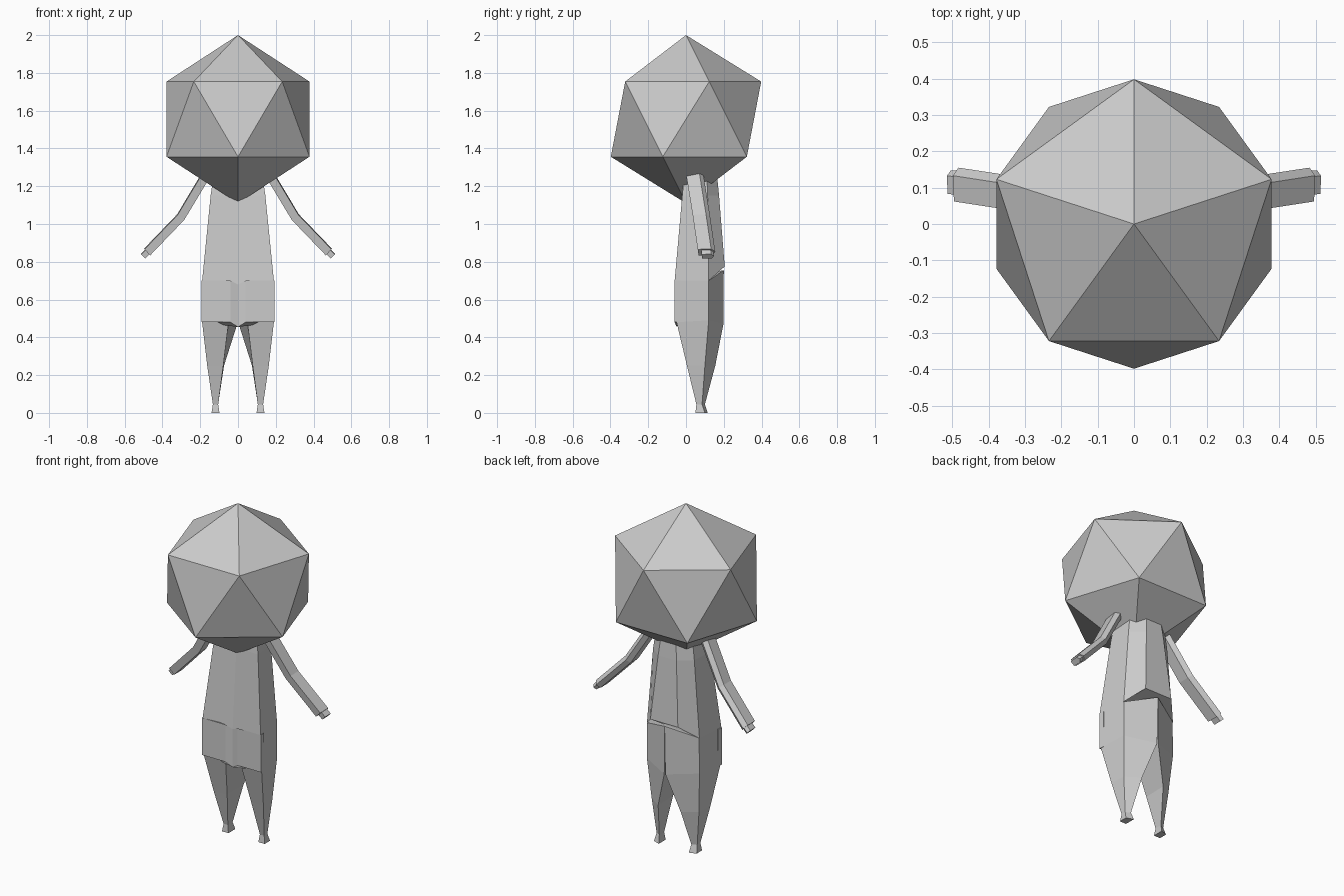
import bpy, bmesh, math
from mathutils import Vector

if "Cube" in bpy.data.objects:
    bpy.data.objects.remove(bpy.data.objects["Cube"])

grey = bpy.data.materials.new("plain grey")
grey.diffuse_color = (0.6, 0.6, 0.6, 1)
grey.use_nodes = True
grey.node_tree.nodes["Principled BSDF"].inputs["Base Color"].default_value = grey.diffuse_color


def loft(name, rings):
    """Closed flat-shaded skin through rings of equal point count."""
    bm = bmesh.new()
    loops = [[bm.verts.new(p) for p in ring] for ring in rings]
    n = len(loops[0])
    for a, b in zip(loops, loops[1:]):
        for i in range(n):
            j = (i + 1) % n
            bm.faces.new((a[i], a[j], b[j], b[i]))
    bm.faces.new(loops[0])
    bm.faces.new(loops[-1])
    bmesh.ops.recalc_face_normals(bm, faces=bm.faces)
    mesh = bpy.data.meshes.new(name)
    bm.to_mesh(mesh)
    bm.free()
    mesh.materials.append(grey)
    obj = bpy.data.objects.new(name, mesh)
    bpy.context.collection.objects.link(obj)
    return obj


def mirror(obj):
    obj.modifiers.new("other side", 'MIRROR')


# head: icosahedron with a point up
bpy.ops.mesh.primitive_ico_sphere_add(subdivisions=1, radius=0.445,
                                      location=(0, 0, 1.555),
                                      rotation=(0, 0, math.pi / 2))
head = bpy.context.object
head.name = "head"
head.data.materials.append(grey)


# torso: flat front, slanted sides, narrow back strip; the hem rises to the back
def torso_ring(front, side, back, mid):
    half = [front, side, back]
    return [mid] + half + [(-x, y, z) for x, y, z in reversed(half)]


loft("torso", [
    torso_ring((.13, -.01, 1.25), (.12, .11, 1.26), (.05, .165, 1.25), (0, 0, 1.25)),
    torso_ring((.145, -.02, 1.15), (.135, .115, 1.15), (.06, .175, 1.15), (0, -.015, 1.15)),
    torso_ring((.19, -.06, .70), (.172, .12, .70), (.09, .205, .775), (0, -.05, .68)),
])


# front panel hanging over the hips
def panel_ring(z, mid_z, step):
    return [(-.193, -.06, z), (-step, -.06, z), (0, -.05, mid_z), (step, -.06, z),
            (.193, -.06, z), (.19, -.03, z), (0, -.03, mid_z), (-.19, -.03, z)]


loft("front_panel", [panel_ring(.70, .68, .04), panel_ring(.48, .455, .04)])

# legs: order is outer front, inner front, inner back, outer back
leg = loft("leg", [
    [(.188, -.05, .71), (0, -.045, .70), (0, .20, .755), (.17, .12, .70)],
    [(.19, -.05, .48), (.05, -.045, .48), (.004, .198, .47), (.172, .12, .49)],
    [(.163, .005, .25), (.078, .01, .25), (.074, .155, .25), (.155, .10, .25)],
    [(.133, .055, .045), (.105, .055, .045), (.105, .10, .045), (.133, .085, .045)],
    [(.14, .05, 0), (.098, .05, 0), (.098, .115, 0), (.14, .10, 0)],
])
mirror(leg)


# arms: slim bars with a bevelled back edge
def arm_ring(centre, outward, scale=1.0):
    c, up, y = Vector(centre), Vector(outward).normalized(), Vector((0, 1, 0))
    section = [(-.045, .022), (.026, .026), (.048, .004), (.03, -.022), (-.04, -.022)]
    return [c + y * (a * scale) + up * (b * scale) for a, b in section]


arm = loft("arm", [
    arm_ring((.17, .045, 1.255), (.86, 0, .5)),
    arm_ring((.302, .08, 1.035), (.78, 0, .62)),
    arm_ring((.48, .107, .85), (.7, 0, .72)),
])
mirror(arm)

hand = loft("hand", [
    arm_ring((.475, .112, .855), (.7, 0, .72), .7),
    arm_ring((.502, .114, .828), (.7, 0, .72), .7),
])
mirror(hand)
